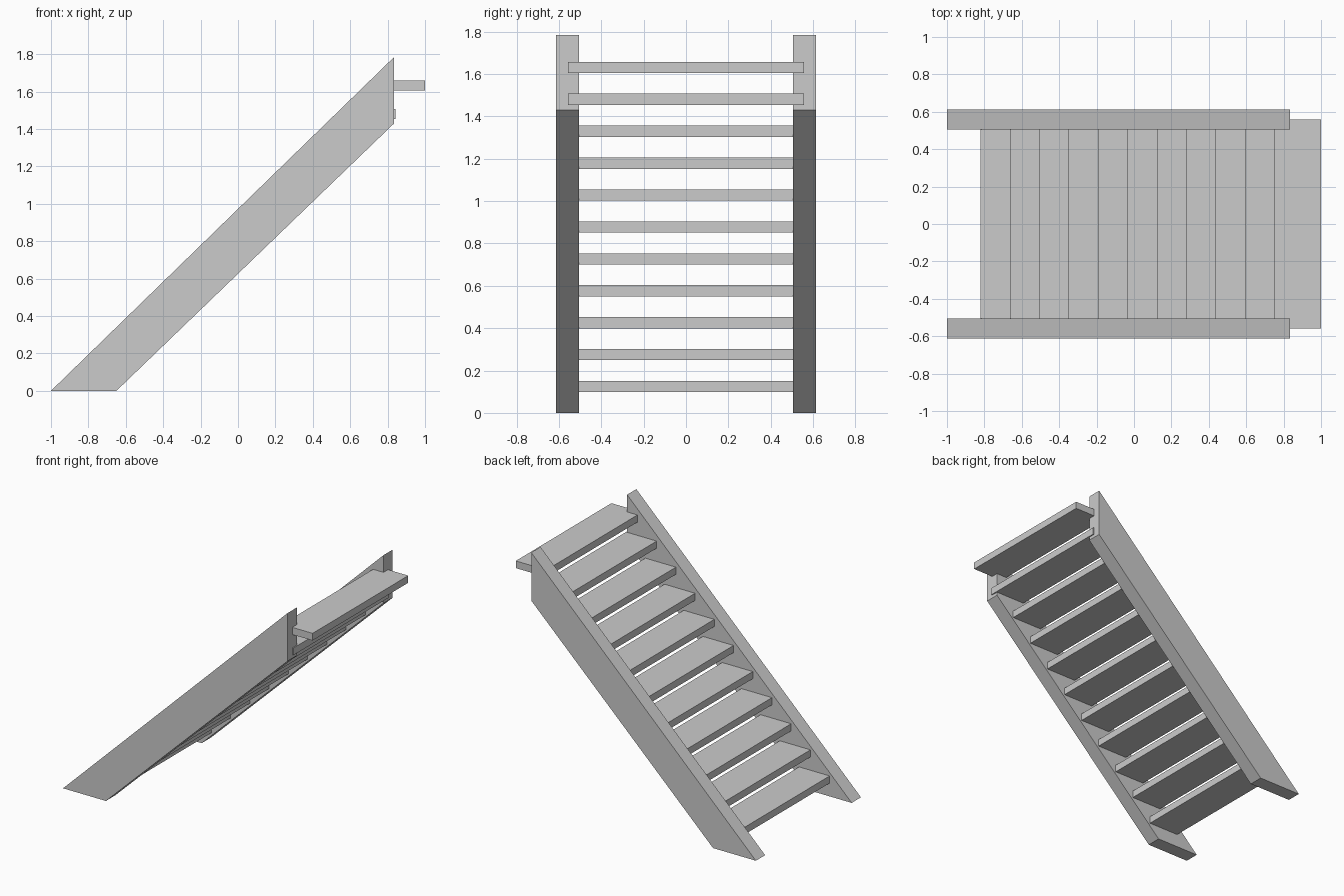
import bpy

if "Cube" in bpy.data.objects:
    bpy.data.objects.remove(bpy.data.objects["Cube"])

def prism(name, profile, y0, y1):
    """Extrude an xz profile between two y values."""
    n = len(profile)
    verts = [(x, y, z) for y in (y0, y1) for x, z in profile]
    faces = [tuple(range(n)), tuple(reversed(range(n, 2 * n)))]
    faces += [(i, i + n, (i + 1) % n + n, (i + 1) % n) for i in range(n)]
    mesh = bpy.data.meshes.new(name)
    mesh.from_pydata(verts, [], faces)
    obj = bpy.data.objects.new(name, mesh)
    bpy.context.collection.objects.link(obj)
    return obj

# Sloping side stringers, cut flat at the floor and upright at the top
STRINGER = [(-1, 0), (-0.65, 0), (0.835, 1.43), (0.835, 1.785)]
prism("stringer_front", STRINGER, -0.613, -0.505)
prism("stringer_back", STRINGER, 0.505, 0.613)

# Open treads, housed halfway into the stringers
COUNT, DEPTH, THICK = 11, 0.25, 0.053
for i in range(COUNT):
    x = -0.82 + 0.157 * i
    z = 0.098 + 0.1507 * i
    prism(f"tread_{i + 1}",
          [(x, z), (x + DEPTH, z), (x + DEPTH, z + THICK), (x, z + THICK)],
          -0.558, 0.558)
